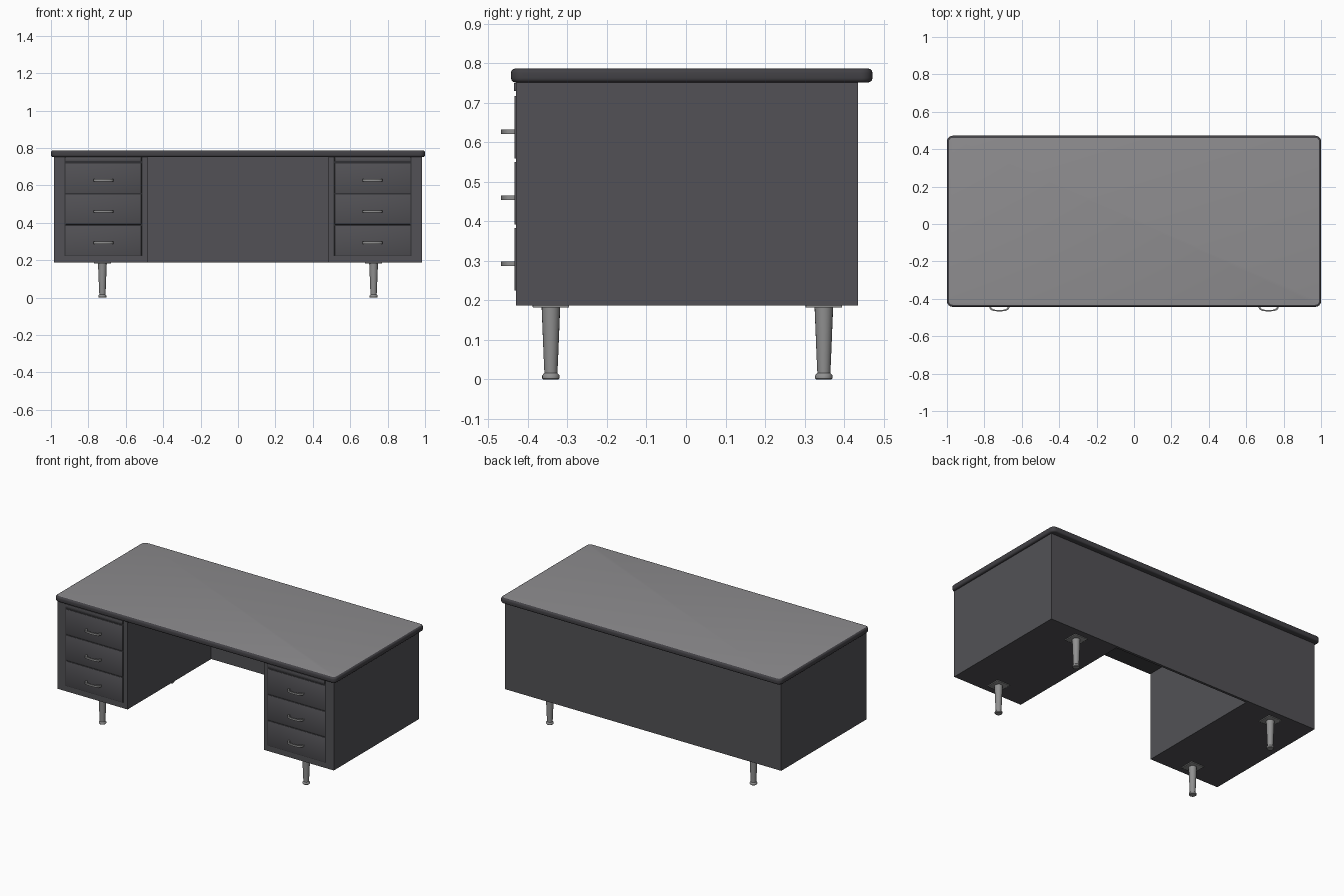
import bpy, bmesh, math
from mathutils import Vector

if "Cube" in bpy.data.objects:
    bpy.data.objects.remove(bpy.data.objects["Cube"], do_unlink=True)


def material(name, r, g, b):
    m = bpy.data.materials.new(name)
    m.use_nodes = True
    m.diffuse_color = (r, g, b, 1)
    m.node_tree.nodes["Principled BSDF"].inputs["Base Color"].default_value = (r, g, b, 1)
    return m


BODY = material("charcoal paint", 0.085, 0.083, 0.092)
GAP = material("dark gap", 0.03, 0.03, 0.033)
EDGE = material("edge band", 0.055, 0.053, 0.06)
LAMINATE = material("grey laminate", 0.27, 0.265, 0.275)
METAL = material("brushed metal", 0.28, 0.28, 0.28)


def finish(name, bm, *mats, smooth=False):
    bmesh.ops.recalc_face_normals(bm, faces=bm.faces)
    mesh = bpy.data.meshes.new(name)
    bm.to_mesh(mesh)
    bm.free()
    for m in mats:
        mesh.materials.append(m)
    ob = bpy.data.objects.new(name, mesh)
    bpy.context.collection.objects.link(ob)
    if smooth:
        bpy.ops.object.select_all(action="DESELECT")
        ob.select_set(True)
        bpy.context.view_layer.objects.active = ob
        bpy.ops.object.shade_smooth_by_angle(angle=math.radians(40))
    return ob


def box(name, x, y, z, mat, bevel=0):
    """Box between (low, high) pairs on each axis."""
    bm = bmesh.new()
    bmesh.ops.create_cube(bm, size=1)
    for v in bm.verts:
        v.co = Vector([lo + (c + 0.5) * (hi - lo) for c, (lo, hi) in zip(v.co, (x, y, z))])
    if bevel:
        bmesh.ops.bevel(bm, geom=bm.edges[:], offset=bevel, segments=2, affect="EDGES", profile=0.5)
    return finish(name, bm, mat, smooth=bevel > 0)


def lathe(name, profile, centre, mat, sides=20):
    """Revolve (radius, height) points around a vertical axis."""
    bm = bmesh.new()
    rings = []
    for r, z in profile:
        rings.append([bm.verts.new((centre[0] + r * math.cos(a), centre[1] + r * math.sin(a), z))
                      for a in (math.tau * i / sides for i in range(sides))])
    for low, high in zip(rings, rings[1:]):
        for i in range(sides):
            j = (i + 1) % sides
            bm.faces.new((low[i], low[j], high[j], high[i]))
    bm.faces.new(rings[0])
    bm.faces.new(rings[-1])
    return finish(name, bm, mat, smooth=True)


def handle(name, cx, cz):
    """Flat bow pull: a band swept along a rounded U, seen from above."""
    path = [(-0.054, -0.432), (-0.053, -0.450), (-0.046, -0.459), (-0.032, -0.465), (0, -0.468)]
    path += [(-x, y) for x, y in reversed(path[:-1])]
    inner = [(x * 0.87, min(y + 0.007, -0.432)) for x, y in path]
    bm = bmesh.new()
    rows = [[bm.verts.new((cx + x, y, cz + dz)) for x, y in line]
            for line, dz in ((path, -0.006), (path, 0.006), (inner, 0.006), (inner, -0.006))]
    for a, b in zip(rows, rows[1:] + rows[:1]):
        for i in range(len(path) - 1):
            bm.faces.new((a[i], a[i + 1], b[i + 1], b[i]))
    for i in (0, -1):
        bm.faces.new([row[i] for row in rows])
    return finish(name, bm, METAL, smooth=True)


# Desk top: rounded corners, bullnose edge band, laminate surface
bm = bmesh.new()
bmesh.ops.create_cube(bm, size=1)
for v in bm.verts:
    v.co = (v.co.x * 2, 0.0145 + v.co.y * 0.915, 0.7695 + v.co.z * 0.035)
upright = [e for e in bm.edges if abs(e.verts[0].co.z - e.verts[1].co.z) > 0.01]
bmesh.ops.bevel(bm, geom=upright, offset=0.03, segments=6, affect="EDGES", profile=0.5)
rim = [e for e in bm.edges if abs(e.verts[0].co.z - e.verts[1].co.z) < 0.001]
bmesh.ops.bevel(bm, geom=rim, offset=0.011, segments=4, affect="EDGES", profile=0.5)
for f in bm.faces:
    f.normal_update()
    f.material_index = 1 if f.normal.z > 0.99 and f.calc_area() > 0.5 else 0
finish("desk_top", bm, EDGE, LAMINATE, smooth=True)

# Modesty panel at the back of the knee space
box("back_panel", (-0.49, 0.49), (0.42, 0.436), (0.187, 0.757), BODY)

LEG = [(0.019, 0), (0.022, 0.003), (0.022, 0.010), (0.019, 0.014), (0.0165, 0.016),
       (0.0185, 0.06), (0.0235, 0.183)]
for side, s in (("left", 1), ("right", -1)):
    def span(a, b):
        return tuple(sorted((s * a, s * b)))

    # Pedestal with a shadow gap behind the drawer fronts
    box(side + "_pedestal", span(0.485, 0.983), (-0.43, 0.436), (0.187, 0.757), BODY)
    box(side + "_drawer_gap", span(0.511, 0.928), (-0.431, -0.429), (0.222, 0.755), GAP)
    box(side + "_writing_board", span(0.517, 0.922), (-0.436, -0.42), (0.730, 0.751), BODY, 0.002)
    for n, low in enumerate((0.225, 0.392, 0.559)):
        box(f"{side}_drawer_{n + 1}", span(0.517, 0.922), (-0.434, -0.42),
            (low, low + 0.159), BODY, 0.0015)
        handle(f"{side}_handle_{n + 1}", s * 0.72, low + 0.068)

    # Legs on square mounting plates
    for end, y in (("front", -0.342), ("back", 0.349)):
        lathe(f"{side}_{end}_leg", LEG, (s * 0.725, y), METAL)
        box(f"{side}_{end}_leg_plate", span(0.679, 0.771), (y - 0.046, y + 0.046),
            (0.182, 0.188), METAL, 0.001)
